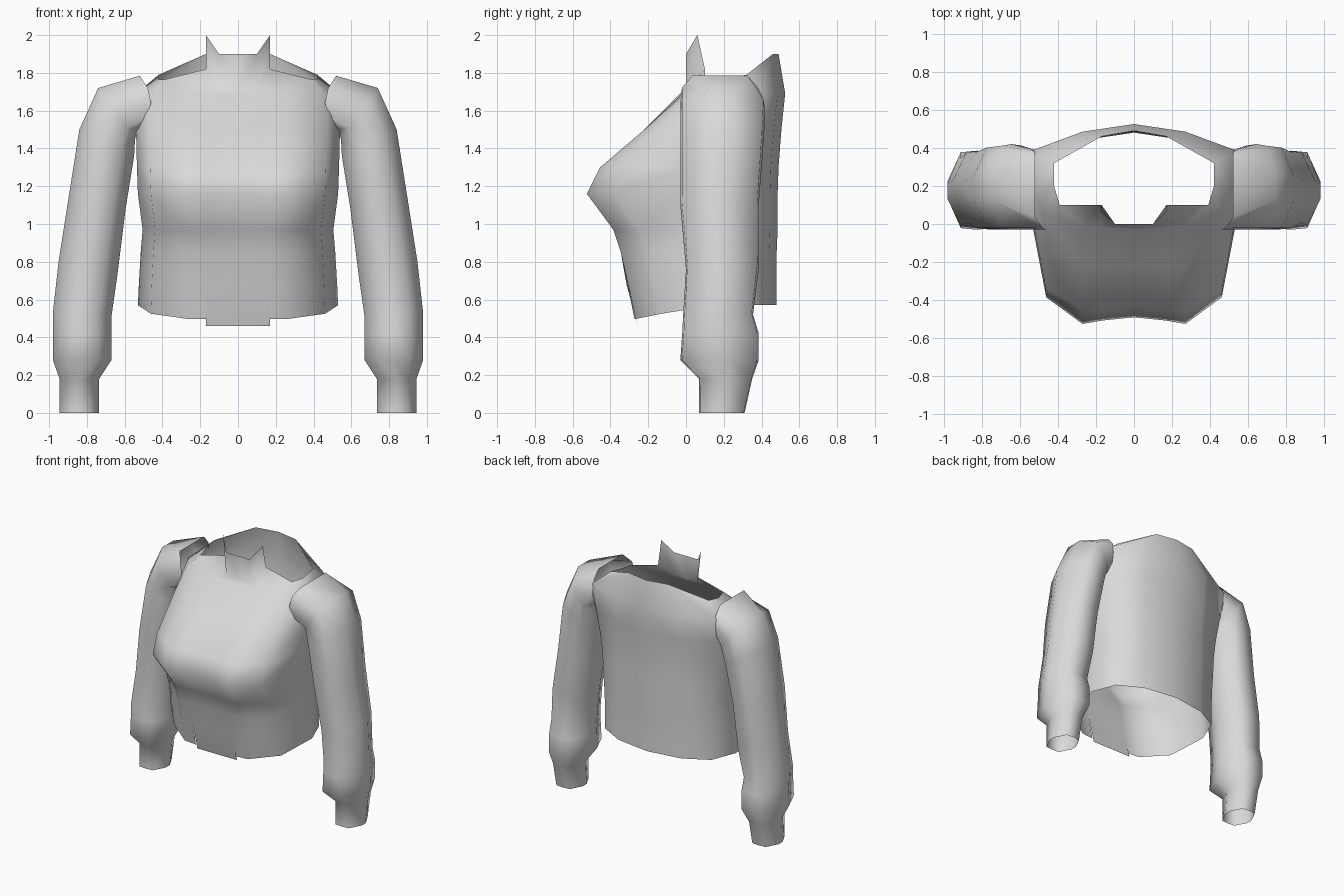
import bpy
import bmesh
from math import radians

cube = bpy.data.objects.get("Cube")
if cube:
    bpy.data.objects.remove(cube, do_unlink=True)

# One plain fabric colour
fabric = bpy.data.materials.new("light_grey_fabric")
fabric.use_nodes = True
GREY = (0.7, 0.7, 0.7, 1)
fabric.diffuse_color = GREY
shader = next(n for n in fabric.node_tree.nodes if n.type == "BSDF_PRINCIPLED")
shader.inputs["Base Color"].default_value = GREY


def garment(name, patches, closed=False, crease=100):
    """Skin each patch through its rows of points, weld, and mirror across x."""
    bm = bmesh.new()
    for rows in patches:
        rings = [[bm.verts.new(point) for point in row] for row in rows]
        count = len(rings[0])
        for lower, upper in zip(rings, rings[1:]):
            for i in range(count if closed else count - 1):
                j = (i + 1) % count
                bm.faces.new((lower[i], lower[j], upper[j], upper[i]))
    bmesh.ops.remove_doubles(bm, verts=bm.verts, dist=0.0005)
    bmesh.ops.recalc_face_normals(bm, faces=bm.faces)
    mesh = bpy.data.meshes.new(name)
    bm.to_mesh(mesh)
    bm.free()
    mesh.materials.append(fabric)
    mesh.shade_smooth()
    mesh.set_sharp_from_angle(angle=radians(crease))
    obj = bpy.data.objects.new(name, mesh)
    bpy.context.collection.objects.link(obj)
    mirror = obj.modifiers.new("mirror", "MIRROR")
    mirror.merge_threshold = 0.001


def torso_row(z, centre, bust, corner, side, back, width, back_width, is_hem=False):
    """Half outline from front centre round to back centre."""
    outline = [
        (0, centre),
        (0.17, (centre + bust) / 2),
        (0.27, bust),
        (width * 0.87, corner),
        (width, side),
        (back_width, back - 0.14),
        (0.27, back - 0.04),
        (0, back),
    ]

    def height(y):
        # The hem rises gently from the front to the sides
        return min(0.57, z + 0.2 * max(0, y - centre)) if is_hem else z

    return [(x, y, height(y)) for x, y in outline]


# Bodice rows: z, front centre, bust, front corner, side, back, half widths
hem = torso_row(0.495, -0.28, -0.265, -0.13, 0.15, 0.48, 0.53, 0.455, is_hem=True)
tab_top = torso_row(0.68, -0.315, -0.305, -0.17, 0.14, 0.48, 0.525, 0.455)
bodice_rows = [
    tab_top,
    torso_row(0.85, -0.345, -0.345, -0.2, 0.13, 0.48, 0.515, 0.46),
    torso_row(0.97, -0.38, -0.385, -0.25, 0.11, 0.485, 0.505, 0.465),
    torso_row(1.16, -0.49, -0.525, -0.385, 0, 0.485, 0.53, 0.475),
    torso_row(1.3, -0.43, -0.455, -0.33, 0, 0.49, 0.535, 0.49),
    torso_row(1.5, -0.22, -0.22, -0.14, 0.06, 0.505, 0.54, 0.52),
    torso_row(1.69, -0.03, -0.01, 0.035, 0.15, 0.525, 0.53, 0.54),
]
neck_edge = [
    (0, 0, 1.72), (0.1, 0, 1.72), (0.17, 0.1, 1.82), (0.39, 0.1, 1.765),
    (0.42, 0.2, 1.765), (0.42, 0.32, 1.79), (0.17, 0.46, 1.9), (0, 0.49, 1.9),
]

# Stand collar with a raised point, and a front tab slit from the hem
collar_top = [(0, 0, 1.9), (0.1, 0, 1.9), (0.17, 0.06, 2)]
tab_end = [(0, -0.255, 0.46), (0.17, -0.255, 0.46)]

garment("bodice", [
    bodice_rows + [neck_edge],
    [hem[1:], tab_top[1:]],
    [tab_end, tab_top[:2]],
    [neck_edge[:3], collar_top],
])


def sleeve_ring(inner, outer, front, back, flat=0.2, bulge=0):
    """Ring from inner to outer points; flat widens its ends, bulge bows its front."""
    half = [(1, flat), (0.55, 0.96), (0, 1), (-0.55, 0.96), (-1, flat)]
    section = half + [(across, -depth) for across, depth in reversed(half)]
    ring = []
    for across, depth in section:
        t = (1 + across) / 2
        bow = bulge * (1 - across ** 2) * (1 - depth) / 2
        x = inner[0] + (outer[0] - inner[0]) * t - bow
        z = inner[1] + (outer[1] - inner[1]) * t
        y = (front + back) / 2 + depth * (back - front) / 2
        ring.append((x, y, z))
    return ring


# Sleeves: puffed shoulder, long arm, gathered wrist, narrow open cuff
garment("sleeves", [[
    sleeve_ring((0.53, 1.5), (0.52, 1.785), -0.03, 0.39, flat=0.7, bulge=0.065),
    sleeve_ring((0.545, 1.45), (0.74, 1.72), -0.03, 0.42, flat=0.3),
    sleeve_ring((0.55, 1.36), (0.84, 1.5), -0.03, 0.41, flat=0.3),
    sleeve_ring((0.595, 1.08), (0.9, 1.12), -0.03, 0.385),
    sleeve_ring((0.64, 0.72), (0.95, 0.8), 0, 0.385),
    sleeve_ring((0.67, 0.51), (0.98, 0.53), -0.015, 0.355),
    sleeve_ring((0.67, 0.42), (0.98, 0.42), -0.02, 0.385),
    sleeve_ring((0.67, 0.28), (0.98, 0.28), -0.03, 0.385),
    sleeve_ring((0.735, 0.18), (0.945, 0.18), 0.07, 0.35),
    sleeve_ring((0.735, 0), (0.945, 0), 0.07, 0.31),
]], closed=True)
